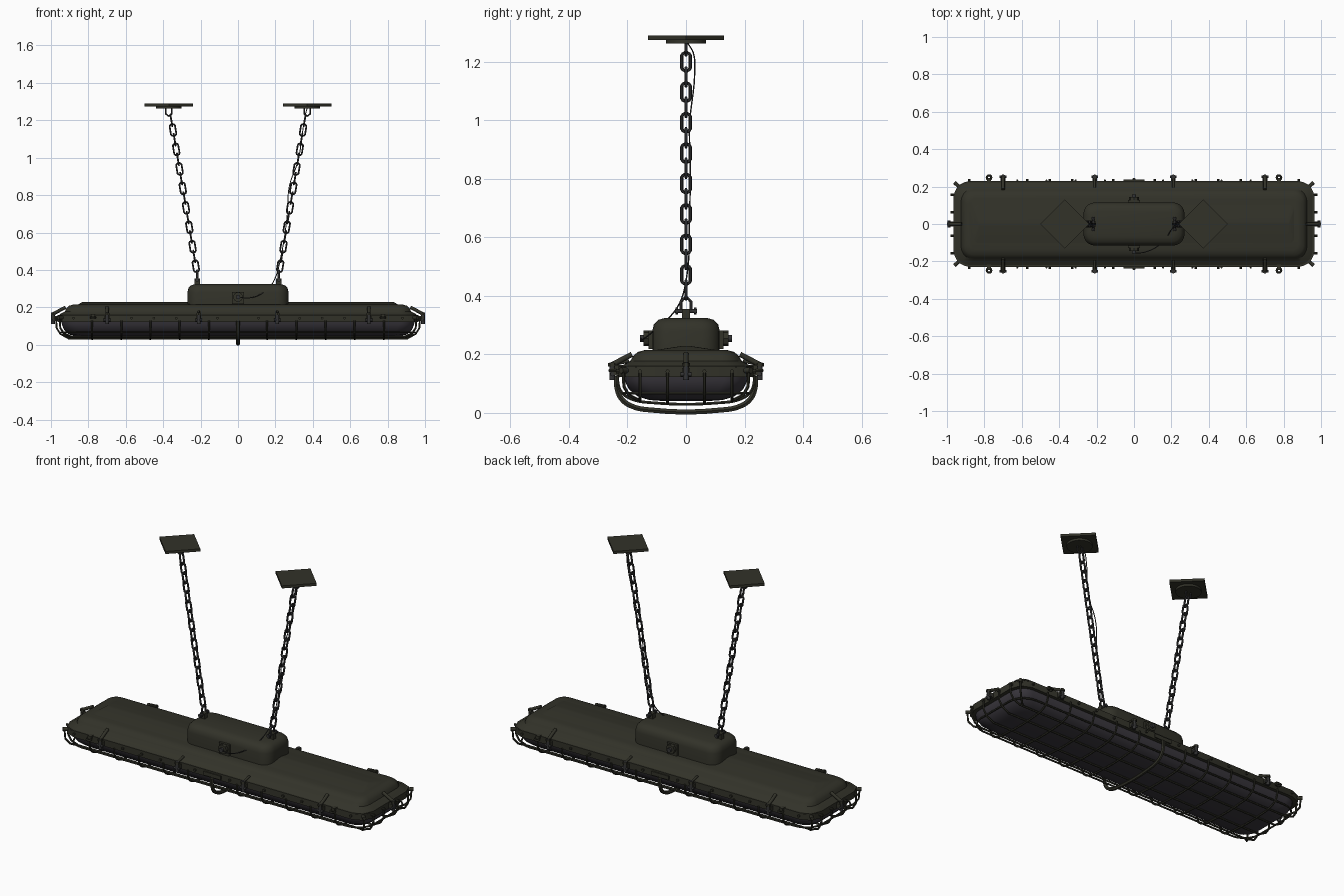
import bpy, bmesh
from math import sin, cos, pi, radians
from mathutils import Vector, Matrix

cube = bpy.data.objects.get("Cube")
if cube:
    bpy.data.objects.remove(cube)
made = []


def material(name, color):
    m = bpy.data.materials.new(name)
    m.use_nodes = True
    m.diffuse_color = (*color, 1)
    bsdf = m.node_tree.nodes["Principled BSDF"]
    bsdf.inputs["Base Color"].default_value = (*color, 1)
    bsdf.inputs["Roughness"].default_value = 0.6
    return m


OLIVE = material("dark olive paint", (0.032, 0.032, 0.022))
GLASS = material("smoky glass", (0.042, 0.038, 0.047))
STEEL = material("dark steel", (0.033, 0.033, 0.034))


def add_mesh(name, bm, mat):
    bmesh.ops.recalc_face_normals(bm, faces=bm.faces)
    me = bpy.data.meshes.new(name)
    bm.to_mesh(me)
    bm.free()
    me.materials.append(mat)
    ob = bpy.data.objects.new(name, me)
    bpy.context.collection.objects.link(ob)
    made.append(ob)
    return ob


def rounded_rect(hx, hy, r, z, steps):
    pts = []
    for k, (sx, sy) in enumerate([(1, 1), (-1, 1), (-1, -1), (1, -1)]):
        for i in range(steps + 1):
            a = (k + i / steps) * pi / 2
            pts.append((sx * (hx - r) + r * cos(a), sy * (hy - r) + r * sin(a), z))
    return pts


def loft(name, levels, mat, steps=5):
    """Stack rounded rectangles (half x, half y, corner radius, z)."""
    bm = bmesh.new()
    loops = [[bm.verts.new(p) for p in rounded_rect(*lv, steps)] for lv in levels]
    for a, b in zip(loops, loops[1:]):
        for i in range(len(a)):
            j = (i + 1) % len(a)
            bm.faces.new((a[i], a[j], b[j], b[i]))
    bm.faces.new(loops[0])
    bm.faces.new(loops[-1])
    return add_mesh(name, bm, mat)


def box(name, center, size, mat, rot=None):
    bm = bmesh.new()
    m = Matrix.Translation(center) @ (rot or Matrix()) @ Matrix.Diagonal((*size, 1))
    bmesh.ops.create_cube(bm, size=1, matrix=m)
    return add_mesh(name, bm, mat)


def rod(name, a, b, r, mat, sides=12):
    a, b = Vector(a), Vector(b)
    d = b - a
    m = Matrix.Translation((a + b) / 2) @ d.to_track_quat('Z', 'Y').to_matrix().to_4x4()
    bm = bmesh.new()
    bmesh.ops.create_cone(bm, cap_ends=True, segments=sides, radius1=r, radius2=r,
                          depth=d.length, matrix=m)
    return add_mesh(name, bm, mat)


def wire(name, pts, r, mat, cyclic=False, smooth=False):
    """A round wire swept along the points."""
    cu = bpy.data.curves.new(name, 'CURVE')
    cu.dimensions = '3D'
    cu.bevel_depth = r
    cu.bevel_resolution = 1
    cu.use_fill_caps = True
    cu.resolution_u = 5
    sp = cu.splines.new('BEZIER' if smooth else 'POLY')
    store = sp.bezier_points if smooth else sp.points
    store.add(len(pts) - 1)
    for q, p in zip(store, pts):
        q.co = p if smooth else (*p, 1)
        if smooth:
            q.handle_left_type = q.handle_right_type = 'AUTO'
    sp.use_cyclic_u = cyclic
    tmp = bpy.data.objects.new(name, cu)
    me = bpy.data.meshes.new_from_object(tmp)
    bpy.data.objects.remove(tmp)
    me.materials.clear()
    me.materials.append(mat)
    ob = bpy.data.objects.new(name, me)
    bpy.context.collection.objects.link(ob)
    made.append(ob)


# Housing, rim, roof ridge and glass
loft("rim", [(0.965, 0.23, 0.08, 0.122), (0.965, 0.23, 0.08, 0.16)], OLIVE, 2)
loft("housing", [(0.962, 0.227, 0.08, 0.155), (0.945, 0.208, 0.08, 0.168),
                 (0.925, 0.19, 0.07, 0.178), (0.918, 0.18, 0.06, 0.195),
                 (0.905, 0.165, 0.05, 0.208), (0.88, 0.14, 0.04, 0.215)], OLIVE)
loft("roof_ridge", [(0.86, 0.115, 0.03, 0.213), (0.83, 0.012, 0.01, 0.229)], OLIVE)
loft("glass", [(0.945, 0.214, 0.08, 0.14), (0.942, 0.21, 0.08, 0.11),
               (0.93, 0.195, 0.08, 0.08), (0.905, 0.165, 0.08, 0.056),
               (0.87, 0.125, 0.08, 0.044), (0.82, 0.07, 0.06, 0.04)], GLASS)

# Junction box on the roof
loft("junction_box", [(0.27, 0.115, 0.06, 0.2), (0.27, 0.115, 0.06, 0.28),
                      (0.265, 0.11, 0.06, 0.303), (0.25, 0.095, 0.05, 0.318),
                      (0.225, 0.07, 0.04, 0.325)], OLIVE)
for s in (-1, 1):
    box("gland_base", (0, s * 0.118, 0.25), (0.064, 0.02, 0.064), OLIVE)
    rod("gland_nut", (0, s * 0.12, 0.255), (0, s * 0.145, 0.255), 0.027, OLIVE, 8)
    rod("gland_tip", (0, s * 0.14, 0.255), (0, s * 0.158, 0.255), 0.012, STEEL)

# Wire guard: cross hoops, long wires and the middle strap
half = [(0.233, 0.13), (0.231, 0.095), (0.215, 0.065), (0.18, 0.045), (0.12, 0.035)]
hoop = half + [(-y, z) for y, z in reversed(half)]
for i in range(-5, 6):
    if i:
        wire("guard_hoop", [(i * 0.156, y, z) for y, z in hoop], 0.0055, OLIVE, smooth=True)
for y, drop in ((0.063, 0.033), (0.157, 0.042)):
    end = [(0.972, 0.14), (0.97, 0.09), (0.95, 0.058), (0.905, drop)]
    run = end + [(-x, z) for x, z in reversed(end)]
    for s in (-1, 1):
        wire("guard_long_wire", [(x, s * y, z) for x, z in run], 0.0055, OLIVE)
wire("guard_side_loop", rounded_rect(0.945, 0.213, 0.1, 0.067, 5), 0.005, OLIVE, cyclic=True)
strap = [(y * 1.02, 0.13 - (0.13 - z) * 1.22) for y, z in hoop]
wire("middle_strap", [(0, y, z - 0.004) for y, z in strap], 0.01, OLIVE, smooth=True)


def clamp(base, out, big):
    """Swing bolt with its lug, nut and lever, on the rim at base."""
    b, o = Vector(base), Vector(out)
    side = Vector((-o.y, o.x, 0))
    rot = Matrix.Rotation(0 if o.x else pi / 2, 4, 'Z')
    tip = b + o * 0.022
    box("clamp_lug", b + o * 0.008 + Vector((0, 0, 0.14)), (0.034, 0.026, 0.026), OLIVE, rot)
    rod("clamp_bolt", tip + Vector((0, 0, 0.112)), tip + Vector((0, 0, 0.172)), 0.0095, STEEL)
    rod("clamp_nut", tip + Vector((0, 0, 0.158)), tip + Vector((0, 0, 0.17)), 0.014, OLIVE, 6)
    rod("clamp_pin", tip - side * 0.018 + Vector((0, 0, 0.132)),
        tip + side * 0.018 + Vector((0, 0, 0.132)), 0.007, STEEL)
    if big:
        rod("clamp_lever", tip + Vector((0, 0, 0.165)), b - o * 0.045 + Vector((0, 0, 0.2)),
            0.009, OLIVE)
    else:
        rod("clamp_arm", tip + Vector((0, 0, 0.165)), b - o * 0.035 + Vector((0, 0, 0.178)),
            0.006, OLIVE)


def ring(center, r, thick):
    c = Vector(center)
    wire("eye", [c + Vector((r * cos(a), r * sin(a), 0))
                 for a in [i * pi / 6 for i in range(12)]], thick, OLIVE, cyclic=True)


for s in (-1, 1):
    clamp((s * 0.967, 0, 0), (s, 0, 0), True)
    for t in (-1, 1):
        clamp((s * 0.70, t * 0.23, 0), (0, t, 0), True)
        clamp((s * 0.21, t * 0.23, 0), (0, t, 0), False)
        ring((s * 0.775, t * 0.248, 0.145), 0.012, 0.006)
        box("eye_lug", (s * 0.775, t * 0.215, 0.155), (0.02, 0.06, 0.016), OLIVE)
        # Corner loops and rim screws
        rod("corner_lug", (s * 0.925, t * 0.19, 0.145), (s * 0.96, t * 0.222, 0.145), 0.01, OLIVE)
        wire("corner_loop", [(s * x, t * y, z) for x, y, z in (
            (0.953, 0.215, 0.14), (0.95, 0.212, 0.09), (0.93, 0.195, 0.06),
            (0.89, 0.157, 0.042))], 0.0055, OLIVE)
        for x in (0.11, 0.33, 0.45, 0.57, 0.88):
            rod("rim_screw", (s * x, t * 0.222, 0.142), (s * x, t * 0.24, 0.142), 0.007, OLIVE, 8)
        for y in (0.063, 0.157):
            rod("end_screw", (s * 0.955, t * y, 0.142), (s * 0.98, t * y, 0.142), 0.007, OLIVE, 8)
    box("rim_hinge_plate", (0, s * 0.231, 0.14), (0.11, 0.012, 0.022), OLIVE)


def chain_x(z):
    return 0.222 + (z - 0.4) * 0.168


# Hanging chains, ceiling plates and shackles
for s in (-1, 1):
    d = Vector((s * 0.168, 0, 1)).normalized()
    across = Vector((d.z, 0, -d.x))
    for i in range(16):
        z = 1.2 - i * 0.052
        c = Vector((s * chain_x(z), 0, z))
        w = Vector((0, 1, 0)) if i % 2 == 0 else across
        pts = []
        for k in range(12):
            a = (k + 0.5) * pi / 6
            pts.append(c + w * 0.015 * cos(a) + d * (0.014 * sin(a) + (0.018 if k < 6 else -0.018)))
        wire("chain_link", pts, 0.0055, STEEL, cyclic=True)
    top = s * 0.37
    box("ceiling_plate", (top, 0, 1.282), (0.184, 0.184, 0.015), OLIVE,
        Matrix.Rotation(radians(45), 4, 'Z'))
    rod("ceiling_disc", (top, 0, 1.262), (top, 0, 1.276), 0.068, OLIVE, 24)
    wire("ceiling_hook", [(top + x, 0, z) for x, z in (
        (-0.016, 1.265), (-0.016, 1.235), (0, 1.222), (0.016, 1.235), (0.016, 1.265))],
        0.005, STEEL)
    low = s * 0.218
    box("shackle_post", (low, 0, 0.33), (0.03, 0.026, 0.05), OLIVE)
    rod("shackle_pin", (low, -0.038, 0.348), (low, 0.038, 0.348), 0.007, STEEL)
    for t in (-1, 1):
        rod("shackle_nut", (low, t * 0.028, 0.348), (low, t * 0.036, 0.348), 0.012, STEEL, 6)
    wire("shackle_bow", [(low, y, z) for y, z in (
        (-0.017, 0.345), (-0.017, 0.38), (0, 0.398), (0.017, 0.38), (0.017, 0.345))],
        0.006, STEEL)

# Power cable up the left chain
wire("power_cable", [(0, -0.155, 0.255), (0.06, -0.15, 0.25), (0.15, -0.1, 0.29),
                     (0.2, -0.03, 0.36), (0.225, 0, 0.45), (0.262, 0.012, 0.68),
                     (0.275, 0.015, 0.85), (0.32, 0.012, 0.98), (0.35, 0.03, 1.17),
                     (0.36, 0.025, 1.23), (0.37, 0.005, 1.265)], 0.0025, STEEL, smooth=True)

# Smooth shading with sharp edges kept
bpy.ops.object.select_all(action='DESELECT')
for ob in made:
    ob.select_set(True)
bpy.context.view_layer.objects.active = made[0]
bpy.ops.object.shade_smooth_by_angle(angle=radians(35))
